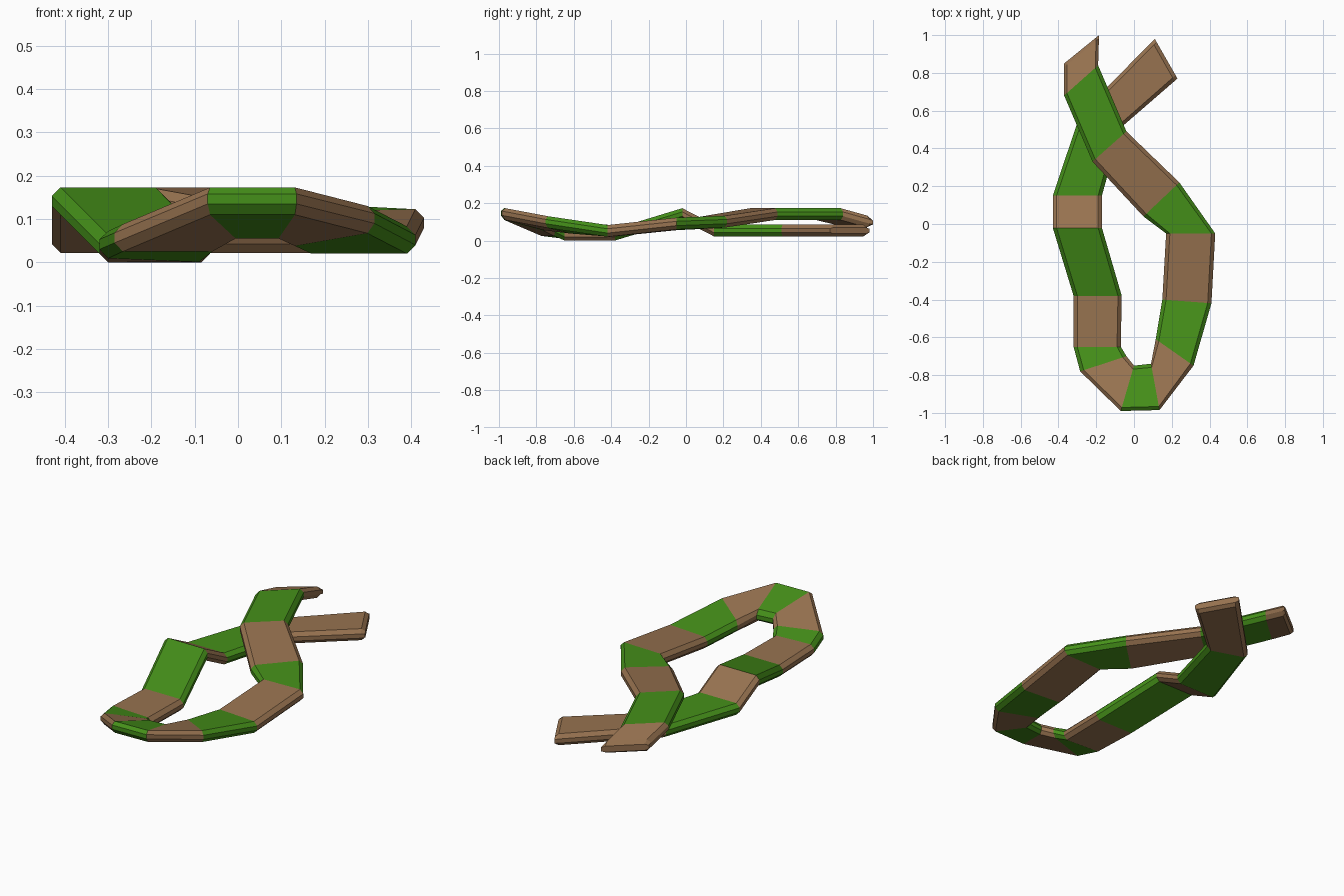
import bpy, bmesh
from mathutils import Vector

if "Cube" in bpy.data.objects:
    bpy.data.objects.remove(bpy.data.objects["Cube"])

THICK = 0.063    # ribbon thickness
CHAMFER = 0.02   # edge chamfer


def material(name, colour):
    m = bpy.data.materials.new(name)
    m.diffuse_color = (*colour, 1)
    m.use_nodes = True
    m.node_tree.nodes["Principled BSDF"].inputs["Base Color"].default_value = m.diffuse_color
    return m


brown = material("brown_wool", (0.31, 0.17, 0.08))
green = material("green_wool", (0.06, 0.28, 0.01))

# Stripe boundaries along the scarf: inner edge x, y, z then outer edge x, y, z (underside)
stations = [
    (-0.37, 0.85, 0.07, -0.185, 1.0, 0.065),
    (-0.37, 0.68, 0.11, -0.19, 0.84, 0.11),
    (-0.22, 0.33, 0.11, -0.04, 0.49, 0.11),
    (0.05, 0.04, 0.06, 0.24, 0.22, 0.07),
    (0.17, -0.05, 0.055, 0.43, -0.05, 0.06),
    (0.15, -0.40, 0.02, 0.41, -0.42, 0.02),
    (0.115, -0.61, 0.035, 0.315, -0.75, 0.07),
    (0.09, -0.74, 0.05, 0.135, -0.985, 0.115),
    (0.00, -0.75, 0.05, -0.07, -0.99, 0.115),
    (-0.04, -0.70, 0.025, -0.285, -0.78, 0.025),
    (-0.07, -0.65, 0.0, -0.32, -0.65, 0.01),
    (-0.065, -0.38, 0.0, -0.32, -0.38, 0.0),
    (-0.17, -0.02, 0.11, -0.43, -0.02, 0.11),
    (-0.17, 0.15, 0.022, -0.43, 0.15, 0.022),
    (-0.07, 0.51, 0.022, -0.285, 0.58, 0.022),
    (0.23, 0.77, 0.022, 0.11, 0.98, 0.022),
]
pairs = [(Vector(s[:3]), Vector(s[3:])) for s in stations]


def pull_back(end, neighbour):
    """Station slightly inside an end, where the end chamfer begins."""
    return tuple(p + (q - p).normalized() * CHAMFER for p, q in zip(end, neighbour))


def ring(bm, inner, outer, squeeze=0.0):
    """Eight-sided chamfered cross-section between two edges."""
    across = (outer - inner).normalized() * CHAMFER
    lo, hi = squeeze, THICK - squeeze
    mid_lo, mid_hi = CHAMFER + squeeze * 0.1, THICK - CHAMFER - squeeze * 0.1
    points = [(inner + across, lo), (outer - across, lo), (outer, mid_lo), (outer, mid_hi),
              (outer - across, hi), (inner + across, hi), (inner, mid_hi), (inner, mid_lo)]
    return [bm.verts.new(p + Vector((0, 0, h))) for p, h in points]


# Scarf band, with chamfered tips
bm = bmesh.new()
rings = [ring(bm, *pairs[0], squeeze=0.015), ring(bm, *pull_back(pairs[0], pairs[1]))]
rings += [ring(bm, *p) for p in pairs[1:-1]]
rings += [ring(bm, *pull_back(pairs[-1], pairs[-2])), ring(bm, *pairs[-1], squeeze=0.015)]
for i, (a, b) in enumerate(zip(rings, rings[1:])):
    # stripes alternate; both tips share the colour of their tail
    stripe = min(max(i - 1, 0), len(pairs) - 2)
    for k in range(8):
        n = (k + 1) % 8
        face = bm.faces.new((a[k], a[n], b[n], b[k]))
        face.material_index = stripe % 2
bm.faces.new(rings[0])
bm.faces.new(rings[-1])
bmesh.ops.recalc_face_normals(bm, faces=bm.faces)

mesh = bpy.data.meshes.new("striped_scarf")
bm.to_mesh(mesh)
bm.free()
mesh.materials.append(brown)
mesh.materials.append(green)
scarf = bpy.data.objects.new("striped_scarf", mesh)
bpy.context.collection.objects.link(scarf)
